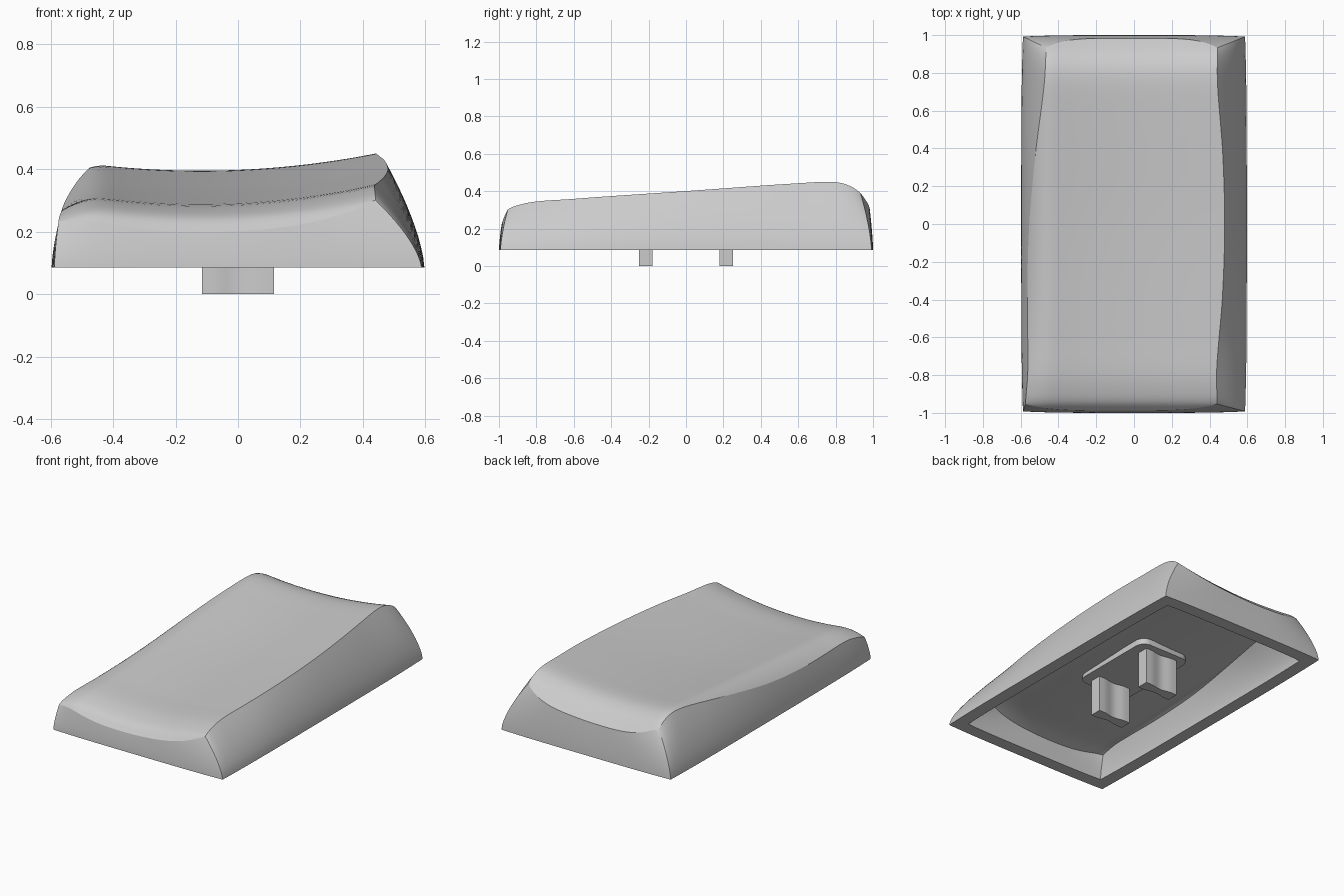
import bpy, bmesh, math

if "Cube" in bpy.data.objects:
    bpy.data.objects.remove(bpy.data.objects["Cube"], do_unlink=True)

BASE_Z = 0.085
NU, NV, WALL_ROWS = 40, 60, 10

grey = bpy.data.materials.new("light grey plastic")
grey.use_nodes = True
COLOUR = (0.6, 0.6, 0.6, 1)
grey.diffuse_color = COLOUR
grey.node_tree.nodes["Principled BSDF"].inputs["Base Color"].default_value = COLOUR


def curve(pts, x):
    """Smooth cubic interpolation through (x, value) points."""
    x = min(max(x, pts[0][0]), pts[-1][0])
    i = max(k for k in range(len(pts) - 1) if pts[k][0] <= x)

    def slope(k):
        a, b = pts[max(k - 1, 0)], pts[min(k + 1, len(pts) - 1)]
        return (b[1] - a[1]) / (b[0] - a[0])
    (x0, y0), (x1, y1) = pts[i], pts[i + 1]
    h = x1 - x0
    t = (x - x0) / h
    return ((2*t**3 - 3*t*t + 1) * y0 + (t**3 - 2*t*t + t) * h * slope(i)
            + (3*t*t - 2*t**3) * y1 + (t**3 - t*t) * h * slope(i + 1))


# Outline of the dished top, and its height along the length
LEFT_EDGE = [(-1, -.575), (-.8, -.562), (-.4, -.565), (0, -.555), (.4, -.522), (.8, -.475), (1, -.465)]
RIGHT_EDGE = [(-1, .44), (-.8, .438), (-.4, .468), (0, .48), (.4, .47), (.8, .442), (1, .442)]
SPINE = [(-1, .185), (-.98, .207), (-.95, .238), (-.9, .26), (-.8, .281), (-.6, .293), (0, .332),
         (.6, .384), (.75, .395), (.83, .389), (.9, .361), (.95, .32), (1, .272)]


def top_point(u, v, inset, drop):
    x0, x1 = curve(LEFT_EDGE, v) + inset, curve(RIGHT_EDGE, v) - inset
    front = -.988 + .035 * u**4 + inset
    back = .983 - .05 * abs(u)**5 - inset
    x = x0 + (x1 - x0) * (u + 1) / 2
    y = front + (back - front) * (v + 1) / 2
    dish = (.19 - .02 * y) * (x + .12)**2
    roll = (4 - 2.2 * min(y, 0)**2) * min(x + .42, 0)**2
    return x, y, curve(SPINE, y) + dish - roll - drop * (1 + .4 * y)


def build_skin(bm, inset, drop):
    """Dished top plus four bulging walls; returns the bottom loop."""
    us = [math.sin(math.pi / 2 * (2 * i / NU - 1)) for i in range(NU + 1)]
    vs = [math.sin(math.pi / 2 * (2 * j / NV - 1)) for j in range(NV + 1)]
    grid = [[bm.verts.new(top_point(u, v, inset, drop)) for v in vs] for u in us]
    for i in range(NU):
        for j in range(NV):
            bm.faces.new((grid[i][j], grid[i+1][j], grid[i+1][j+1], grid[i][j+1]))
    rim = ([(i, 0) for i in range(NU)] + [(NU, j) for j in range(NV)]
           + [(i, NV) for i in range(NU, 0, -1)] + [(0, j) for j in range(NV, 0, -1)])
    upper = [grid[i][j] for i, j in rim]
    edge = [v.co.copy() for v in upper]
    for row in range(WALL_ROWS - 1, -1, -1):
        t = row / WALL_ROWS
        lower = []
        for (i, j), e in zip(rim, edge):
            u, v = us[i], vs[j]
            bx = u * (.597 - .009 * v**4 - inset)
            by = v * (1 - .008 * u**4 - inset)
            f = t**1.5
            lower.append(bm.verts.new((bx + (e.x - bx) * f, by + (e.y - by) * f,
                                       BASE_Z + (e.z - BASE_Z) * t)))
        for k in range(len(rim)):
            n = (k + 1) % len(rim)
            bm.faces.new((upper[k], lower[k], lower[n], upper[n]))
        upper = lower
    return upper


def finish(name, bm, angle):
    bmesh.ops.recalc_face_normals(bm, faces=bm.faces)
    mesh = bpy.data.meshes.new(name)
    bm.to_mesh(mesh)
    bm.free()
    mesh.materials.append(grey)
    obj = bpy.data.objects.new(name, mesh)
    bpy.context.collection.objects.link(obj)
    bpy.ops.object.select_all(action='DESELECT')
    obj.select_set(True)
    bpy.context.view_layer.objects.active = obj
    bpy.ops.object.shade_smooth_by_angle(angle=math.radians(angle))


def prism(name, outline, z0, z1):
    bm = bmesh.new()
    low = [bm.verts.new((x, y, z0)) for x, y in outline]
    high = [bm.verts.new((x, y, z1)) for x, y in outline]
    bm.faces.new(low)
    bm.faces.new(high)
    for k in range(len(low)):
        n = (k + 1) % len(low)
        bm.faces.new((low[k], low[n], high[n], high[k]))
    finish(name, bm, 30)


# Hollow cap: outer skin, inner skin and the flat rim joining them
bm = bmesh.new()
outer = build_skin(bm, 0, 0)
inner = build_skin(bm, .08, .085)
for k in range(len(outer)):
    n = (k + 1) % len(outer)
    bm.faces.new((outer[k], outer[n], inner[n], inner[k]))
finish("cap_shell", bm, 22)

# Rounded mounting pad, almost flush with the ceiling
pad = []
for cx, cy, start in ((.12, .235, 0), (-.12, .235, 90), (-.12, -.235, 180), (.12, -.235, 270)):
    for step in range(7):
        a = math.radians(start + 15 * step)
        pad.append((cx + .06 * math.cos(a), cy + .06 * math.sin(a)))
prism("stem_pad", pad, .232, .27)

# Two waisted stem legs
for name, yc in (("front_stem", -.215), ("back_stem", .215)):
    side = []
    for k in range(13):
        x = -.116 + .232 * k / 12
        waist = .012 * (1 + math.cos(math.pi * x / .08)) / 2 if abs(x) < .08 else 0
        side.append((x, .037 - waist))
    outline = [(x, yc - h) for x, h in side] + [(x, yc + h) for x, h in reversed(side)]
    prism(name, outline, 0, .26)
